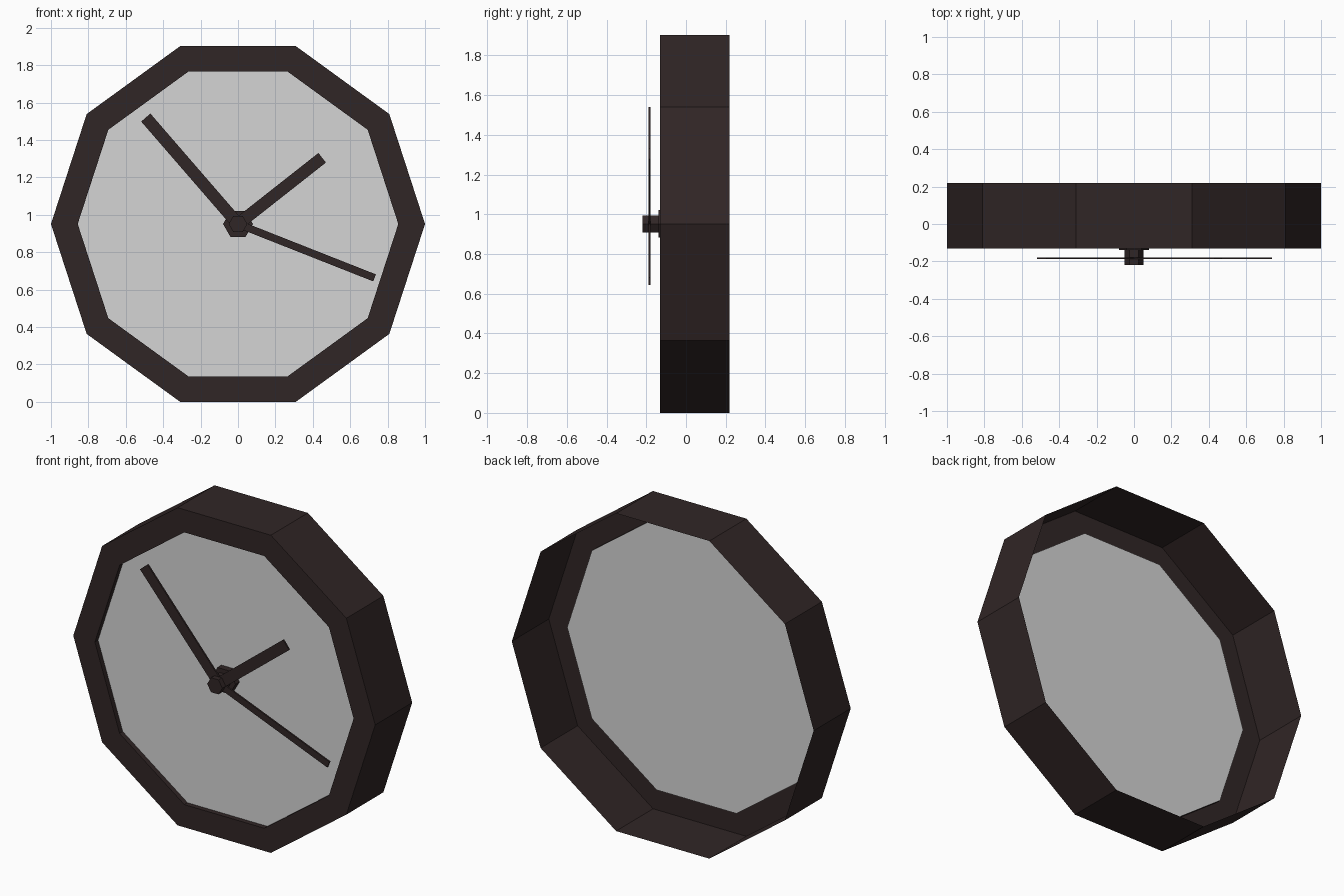
import bpy, bmesh, math
from mathutils import Matrix, Vector

if "Cube" in bpy.data.objects:
    bpy.data.objects.remove(bpy.data.objects["Cube"])

CZ = math.sin(math.radians(72))   # decagon centre height, so its flat bottom sits on z = 0


def material(name, rgb):
    m = bpy.data.materials.new(name)
    m.diffuse_color = (*rgb, 1.0)
    m.use_nodes = True
    m.node_tree.nodes["Principled BSDF"].inputs["Base Color"].default_value = m.diffuse_color
    return m


BROWN = material("dark_brown", (0.030, 0.019, 0.019))
GREY = material("light_grey", (0.66, 0.66, 0.66))


def finish(bm, name, mat):
    mesh = bpy.data.meshes.new(name)
    bm.to_mesh(mesh)
    bm.free()
    mesh.materials.append(mat)
    obj = bpy.data.objects.new(name, mesh)
    bpy.context.collection.objects.link(obj)
    return obj


def stacked_rings(name, sides, profile, mat, cap=False):
    """Low-poly turned shape about the y axis from (radius, y) pairs, listed back to front."""
    bm = bmesh.new()
    rings = []
    for r, y in profile:
        rings.append([bm.verts.new((r * math.cos(2 * math.pi * i / sides), y,
                                    CZ + r * math.sin(2 * math.pi * i / sides)))
                      for i in range(sides)])
    for a, b in zip(rings, rings[1:]):
        for i in range(sides):
            j = (i + 1) % sides
            bm.faces.new((a[i], b[i], b[j], a[j]))
    if cap:
        bm.faces.new(rings[-1])
    bm.normal_update()
    return finish(bm, name, mat)


def hand(name, tip_x, tip_z, width):
    """Thin flat bar from the axle to the tip."""
    d = Vector((tip_x, 0, tip_z - CZ))
    bm = bmesh.new()
    bmesh.ops.create_cube(bm, size=1)
    bmesh.ops.scale(bm, vec=(d.length, 0.01, width), verts=bm.verts)
    turn = Matrix.Rotation(-math.atan2(d.z, d.x), 4, 'Y')
    move = Matrix.Translation(Vector((0, -0.183, CZ)) + d / 2)
    bmesh.ops.transform(bm, matrix=move @ turn, verts=bm.verts)
    return finish(bm, name, BROWN)


# Frame: open-backed shell with a flat front rim and a short step in to the dial
stacked_rings("frame", 10, [(1, 0.22), (1, -0.13), (0.857, -0.13), (0.857, -0.10)], BROWN)

# Dial plate, slightly recessed
stacked_rings("dial", 10, [(0.857, -0.10)], GREY, cap=True)

# Hexagonal hub with a narrower axle
stacked_rings("hub", 6, [(0.08, -0.10), (0.08, -0.138), (0.05, -0.138), (0.05, -0.22)],
              BROWN, cap=True)

# Hands
hand("minute_hand", -0.493, 1.52, 0.065)
hand("hour_hand", 0.45, 1.305, 0.065)
hand("second_hand", 0.73, 0.663, 0.04)
